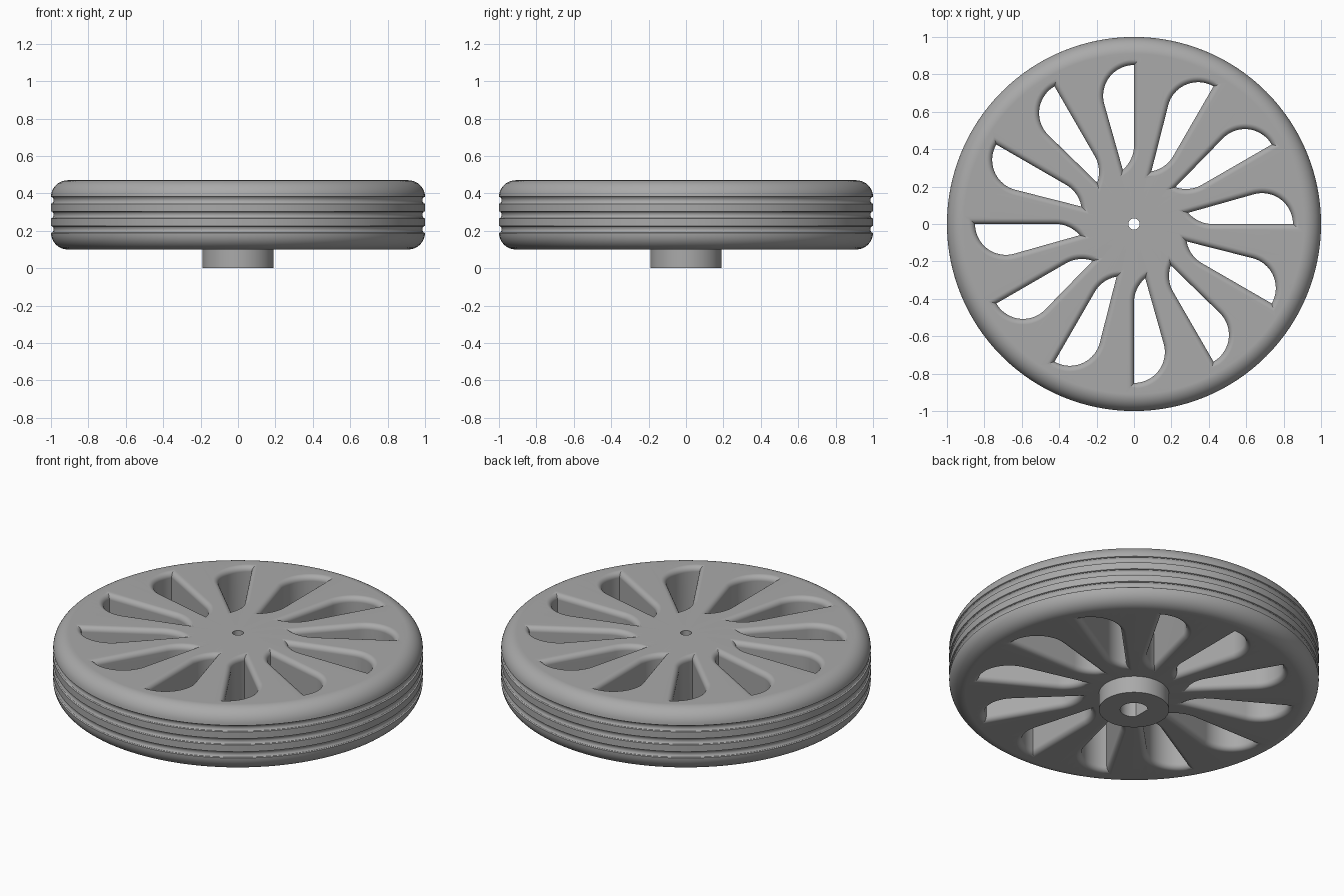
import bpy, bmesh
from math import cos, sin, pi, radians, sqrt
from mathutils import Vector, Matrix

cube = bpy.data.objects.get("Cube")
if cube:
    bpy.data.objects.remove(cube)

BOTTOM, TOP, FILLET, RIM, SPOKES = 0.10, 0.47, 0.03, 0.09, 12

grey = bpy.data.materials.new("plain grey")
grey.use_nodes = True
grey.diffuse_color = (0.4, 0.4, 0.4, 1)
grey.node_tree.nodes["Principled BSDF"].inputs["Base Color"].default_value = (0.4, 0.4, 0.4, 1)


def arc(cx, cy, r, start, end, steps):
    """Points along an arc, angles in degrees."""
    angles = [radians(start + (end - start) * i / steps) for i in range(steps + 1)]
    return [Vector((cx + r * cos(a), cy + r * sin(a))) for a in angles]


def make_object(name, bm):
    bmesh.ops.recalc_face_normals(bm, faces=bm.faces)
    mesh = bpy.data.meshes.new(name)
    bm.to_mesh(mesh)
    bm.free()
    obj = bpy.data.objects.new(name, mesh)
    bpy.context.collection.objects.link(obj)
    mesh.materials.append(grey)
    return obj


# Wheel profile: hub, blind bore, rounded rim and three tread grooves
profile = [Vector(p) for p in ((0.03, 0.35), (0.075, 0.35), (0.075, 0), (0.19, 0), (0.19, BOTTOM))]
profile += arc(1 - RIM, BOTTOM + RIM, RIM, -90, -4, 10)
for z in (0.207, 0.285, 0.363):
    profile += [Vector((1 - 0.014 * sin(pi * i / 6), z - 0.019 * cos(pi * i / 6))) for i in range(7)]
profile += arc(1 - RIM, TOP - RIM, RIM, 4, 90, 10)
profile.append(Vector((0.03, TOP)))

bm = bmesh.new()
ring = [bm.verts.new((p.x, 0, p.y)) for p in profile]
edges = [bm.edges.new((ring[i - 1], ring[i])) for i in range(len(ring))]
bmesh.ops.spin(bm, geom=ring + edges, axis=(0, 0, 1), cent=(0, 0, 0), angle=2 * pi, steps=128)
bmesh.ops.remove_doubles(bm, verts=bm.verts, dist=0.0001)
# Flat side of the shaft bore
for v in bm.verts:
    if v.co.xy.length < 0.08:
        v.co.x = max(v.co.x, -0.055)
wheel = make_object("spoked_wheel", bm)

# Teardrop opening between two spokes
outline = arc(0, 0.685, 0.165, 90, 195, 20) + arc(-0.171, 0.42, 0.171, -49.5, 0, 12)


def offset(points, d):
    """Push a counter-clockwise outline outwards with mitred corners."""
    result = []
    for i, p in enumerate(points):
        a = (p - points[i - 1]).normalized()
        b = (points[(i + 1) % len(points)] - p).normalized()
        na, nb = Vector((a.y, -a.x)), Vector((b.y, -b.x))
        result.append(p + (na + nb) * d / (1 + na.dot(nb)))
    return result


# Heights of the cutter with the flare that rounds both mouths
STEPS = 6
flare = [(FILLET * i / STEPS, FILLET * (1 - cos(pi / 2 * i / STEPS))) for i in range(STEPS + 1)]
flare = [(FILLET * (1 - sin(pi / 2 * i / STEPS)), f) for i, (_, f) in enumerate(flare)]
upper = [(TOP - depth, f) for depth, f in flare] + [(TOP + 0.05, FILLET)]
lower = [(BOTTOM + depth, f) for depth, f in flare] + [(BOTTOM - 0.05, FILLET)]
levels = lower[::-1] + upper

bm = bmesh.new()
for k in range(SPOKES):
    turn = Matrix.Rotation(2 * pi * k / SPOKES, 3, 'Z')
    loops = [[bm.verts.new(turn @ Vector((p.x, p.y, z))) for p in offset(outline, f)] for z, f in levels]
    n = len(outline)
    for lo, hi in zip(loops, loops[1:]):
        for i in range(n):
            bm.faces.new((lo[i - 1], lo[i], hi[i], hi[i - 1]))
    bm.faces.new(loops[0])
    bm.faces.new(loops[-1])
cutter = make_object("opening_cutter", bm)
cutter.hide_render = True

# Cut the openings
cut = wheel.modifiers.new("openings", 'BOOLEAN')
cut.object = cutter
cut.operation = 'DIFFERENCE'
cut.solver = 'EXACT'
bpy.ops.object.select_all(action='DESELECT')
bpy.context.view_layer.objects.active = wheel
wheel.select_set(True)
bpy.ops.object.modifier_apply(modifier=cut.name)
bpy.data.objects.remove(cutter)

# Smooth fillets with crisp corners
bpy.ops.object.shade_smooth_by_angle(angle=radians(30))
weighted = wheel.modifiers.new("even_shading", 'WEIGHTED_NORMAL')
weighted.keep_sharp = True
